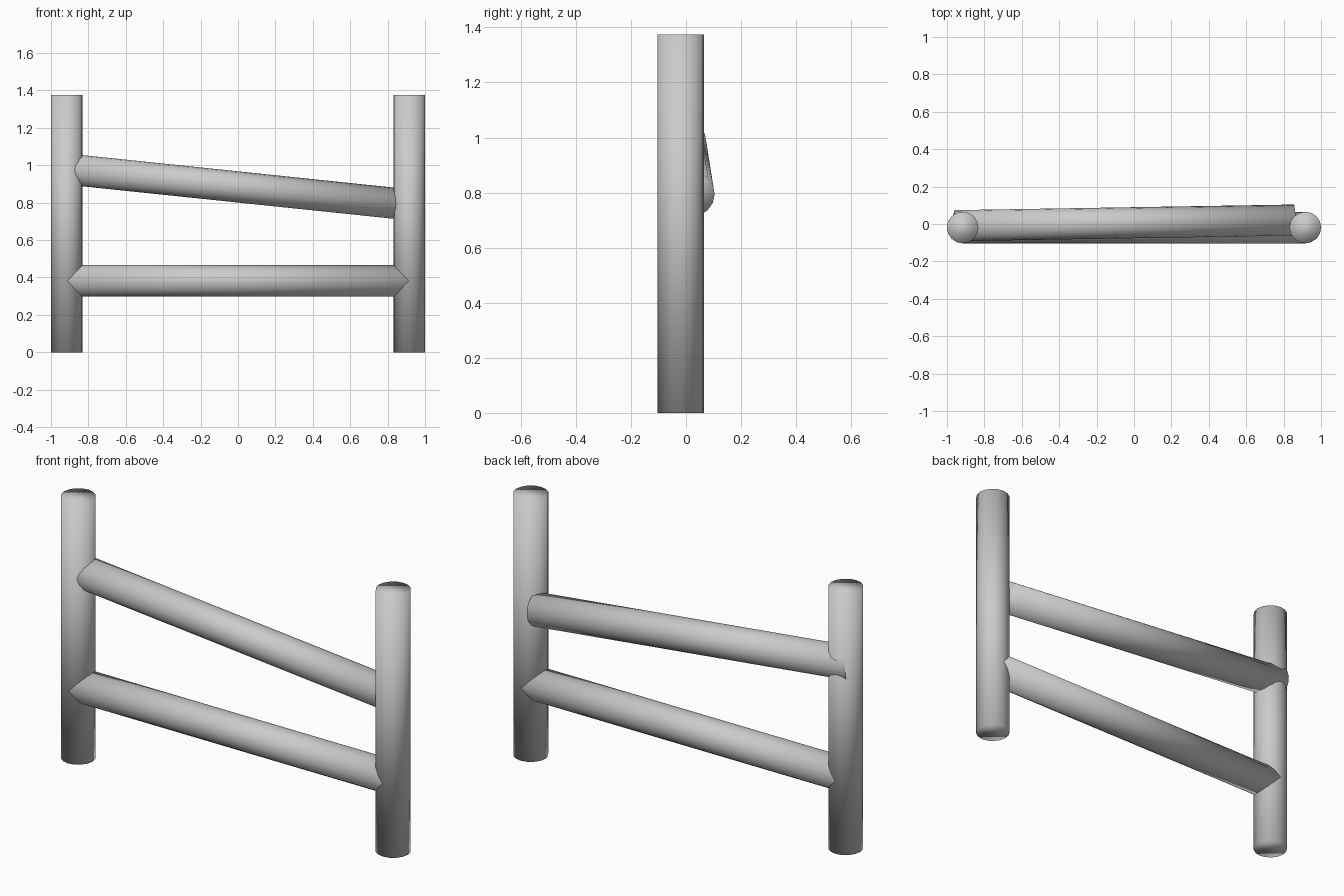
import bpy
from mathutils import Vector

if "Cube" in bpy.data.objects:
    bpy.data.objects.remove(bpy.data.objects["Cube"])

R = 0.084      # shared log radius
Y = -0.019     # post line in depth


def log(name, start, end, radius=R, sides=16):
    """Round log running from start to end, softly shaded all over."""
    a, b = Vector(start), Vector(end)
    bpy.ops.mesh.primitive_cylinder_add(
        vertices=sides, radius=radius, depth=(b - a).length, location=(a + b) / 2)
    ob = bpy.context.object
    ob.name = name
    ob.rotation_mode = 'QUATERNION'
    ob.rotation_quaternion = Vector((0, 0, 1)).rotation_difference(b - a)
    bpy.ops.object.shade_smooth()
    return ob


# Upright posts
for side, sx in (("left", -1), ("right", 1)):
    log(side + "_post", (sx * 0.916, Y, 0), (sx * 0.916, Y, 1.375), 0.0845)

# Level lower rail
log("lower_rail", (-0.916, Y, 0.382), (0.916, Y, 0.382))

# Slipped upper rail, sloping down and backwards to the right
log("upper_rail", (-0.958, -0.009, 0.984), (0.855, 0.021, 0.795), 0.083)
